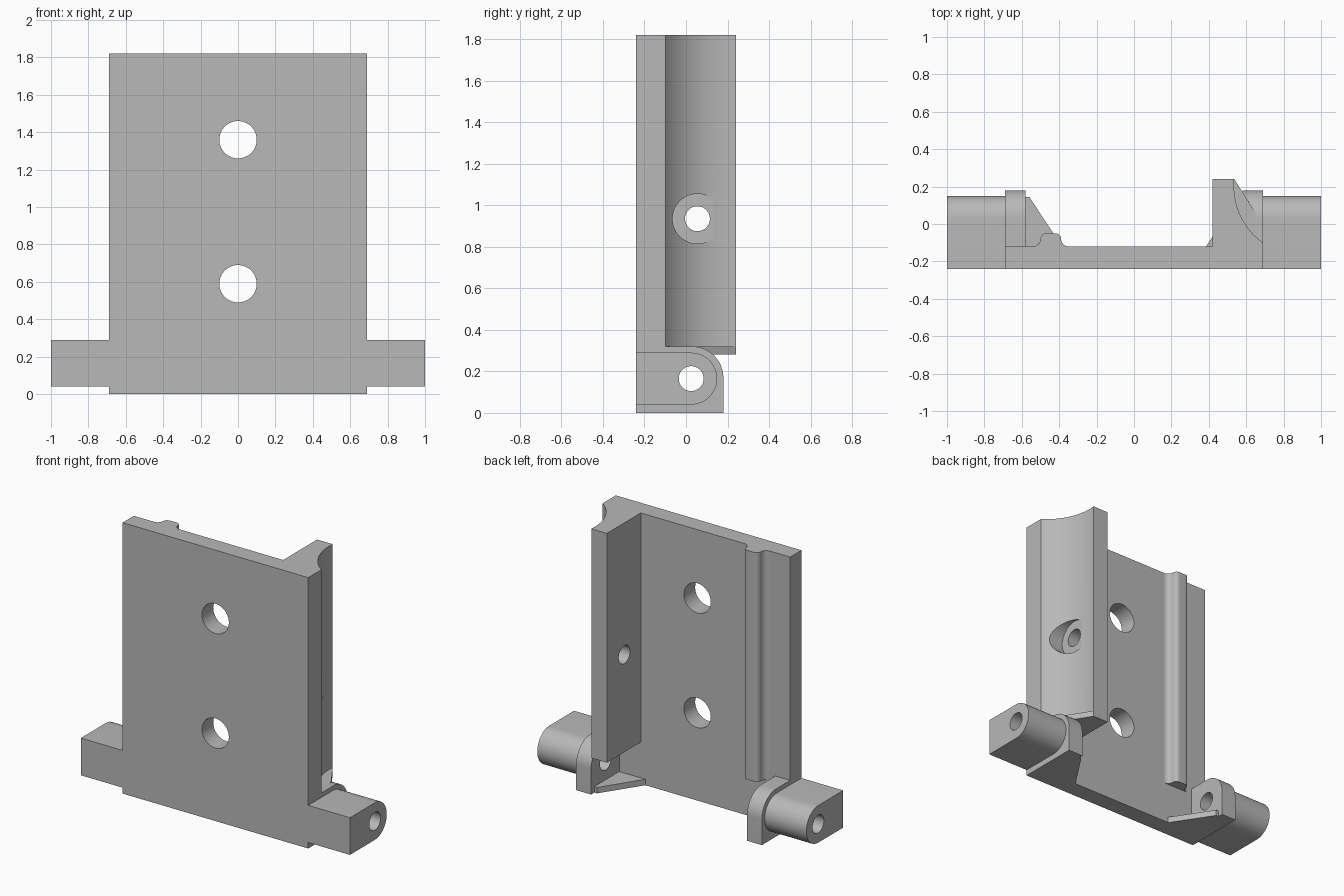
import bpy, bmesh
from math import radians, sin, cos

if "Cube" in bpy.data.objects:
    bpy.data.objects.remove(bpy.data.objects["Cube"], do_unlink=True)

grey = bpy.data.materials.new("mid grey")
grey.use_nodes = True
colour = (0.48, 0.48, 0.48, 1)
grey.diffuse_color = colour
grey.node_tree.nodes["Principled BSDF"].inputs["Base Color"].default_value = colour

PLACE = {"x": lambda u, v, w: (w, u, v),
         "y": lambda u, v, w: (u, w, v),
         "z": lambda u, v, w: (u, v, w)}


def arc(cu, cv, r, start, end, steps=12):
    angles = [radians(start + (end - start) * i / steps) for i in range(steps + 1)]
    return [(cu + r * cos(a), cv + r * sin(a)) for a in angles]


def circle(cu, cv, r):
    return arc(cu, cv, r, 0, 360, 48)[:-1]


def prism(name, outline, axis, low, high):
    """Extrude a 2D outline along an axis."""
    bm = bmesh.new()
    face = bm.faces.new([bm.verts.new(PLACE[axis](u, v, low)) for u, v in outline])
    grown = bmesh.ops.extrude_face_region(bm, geom=[face])["geom"]
    moved = [g for g in grown if isinstance(g, bmesh.types.BMVert)]
    bmesh.ops.translate(bm, verts=moved, vec=PLACE[axis](0, 0, high - low))
    bmesh.ops.recalc_face_normals(bm, faces=bm.faces)
    mesh = bpy.data.meshes.new(name)
    bm.to_mesh(mesh)
    bm.free()
    mesh.materials.append(grey)
    obj = bpy.data.objects.new(name, mesh)
    bpy.context.collection.objects.link(obj)
    return obj


def carve(obj, cutter, operation="DIFFERENCE"):
    """Apply a boolean and remove the cutter."""
    mod = obj.modifiers.new("carve", "BOOLEAN")
    mod.object, mod.operation, mod.solver = cutter, operation, "EXACT"
    graph = bpy.context.evaluated_depsgraph_get()
    mesh = bpy.data.meshes.new_from_object(obj.evaluated_get(graph))
    obj.modifiers.clear()
    obj.data = mesh
    bpy.data.objects.remove(cutter, do_unlink=True)


def rect(u0, u1, v0, v1):
    return [(u0, v0), (u1, v0), (u1, v1), (u0, v1)]


FRONT, BACK = -0.24, -0.12     # faces of the main plate
HALF = 0.69                    # half width of the main plate
TOP = 1.82
PIN = (0.025, 0.165)           # pivot hole centre in y, z

# Main plate with two holes
plate = prism("back_plate", rect(-HALF, HALF, FRONT, BACK), "z", 0, TOP)
for z in (0.59, 1.36):
    carve(plate, prism("cutter", circle(0, z, 0.1), "y", -0.5, 0.5))
parts = [plate]

# Pivot lugs, ears and thin triangular gussets on both sides
lug_shape = [(FRONT, 0.04)] + arc(*PIN, 0.125, -90, 90, 24) + [(FRONT, 0.29)]
ear_shape = [(BACK, 0), (0.18, 0)] + arc(0.03, 0.17, 0.15, 0, 90) + [(BACK, 0.32)]
for side, s in (("left", 1), ("right", -1)):
    lug = prism(side + "_pivot_lug", lug_shape, "x", s * HALF, s)
    ear = prism(side + "_ear", ear_shape, "x", s * 0.58, s * HALF)
    for part in (lug, ear):
        carve(part, prism("cutter", circle(*PIN, 0.06), "x", -1.5, 1.5))
    gusset = prism(side + "_gusset", [(s * 0.58, BACK), (s * 0.385, BACK),
                   (s * 0.56, 0.145), (s * 0.58, 0.145)], "z", 0, 0.04)
    parts += [lug, ear, gusset]

# Right shoulder: rounded cap over the ear, blending up into the plate
cap_shape = ([(BACK, 0.28), (0.132, 0.28)] + arc(0.03, 0.17, 0.15, 47, 90)
             + arc(0, 0.44, 0.12, 270, 180))
cap = prism("right_shoulder", cap_shape, "x", -HALF, -0.3)
carve(cap, prism("cutter", [(-0.8, -0.3), (-0.266, -0.3), (-0.58, 0.175),
                            (-0.58, 0.3), (-0.8, 0.3)], "z", 0.1, 0.6), "INTERSECT")
parts.append(cap)

# Rounded guide rail on the right
rail_shape = (arc(-0.54, -0.08, 0.04, 270, 360, 8) + arc(-0.47, -0.08, 0.03, 180, 90, 8)
              + arc(-0.42, -0.08, 0.03, 90, 0, 8) + arc(-0.35, -0.08, 0.04, 180, 270, 8))
parts.append(prism("guide_rail", rail_shape, "z", 0.28, TOP))

# Left wall with a hollow outer side and a countersunk hole
wall_shape = ([(0.42, BACK), (0.42, 0.24), (0.536, 0.24)]
              + arc(0.903, 0.2, 0.368, 180, 234.5, 24) + [(HALF, BACK)])
wall = prism("left_wall", wall_shape, "z", 0.32, TOP)
carve(wall, prism("cutter", circle(0.055, 0.935, 0.12), "x", 0.542, 1))
carve(wall, prism("cutter", circle(0.055, 0.935, 0.06), "x", 0.2, 1))
parts.append(wall)

# Chamfered foot under the wall
foot_shape = [(0.42, BACK), (0.42, 0.24), (0.536, 0.24), (0.65, 0.06), (0.65, BACK)]
parts.append(prism("left_wall_foot", foot_shape, "z", 0.28, 0.32))

# Smooth the round surfaces, keep edges sharp
bpy.ops.object.select_all(action="DESELECT")
for part in parts:
    part.select_set(True)
bpy.context.view_layer.objects.active = plate
bpy.ops.object.shade_smooth_by_angle(angle=radians(30))
